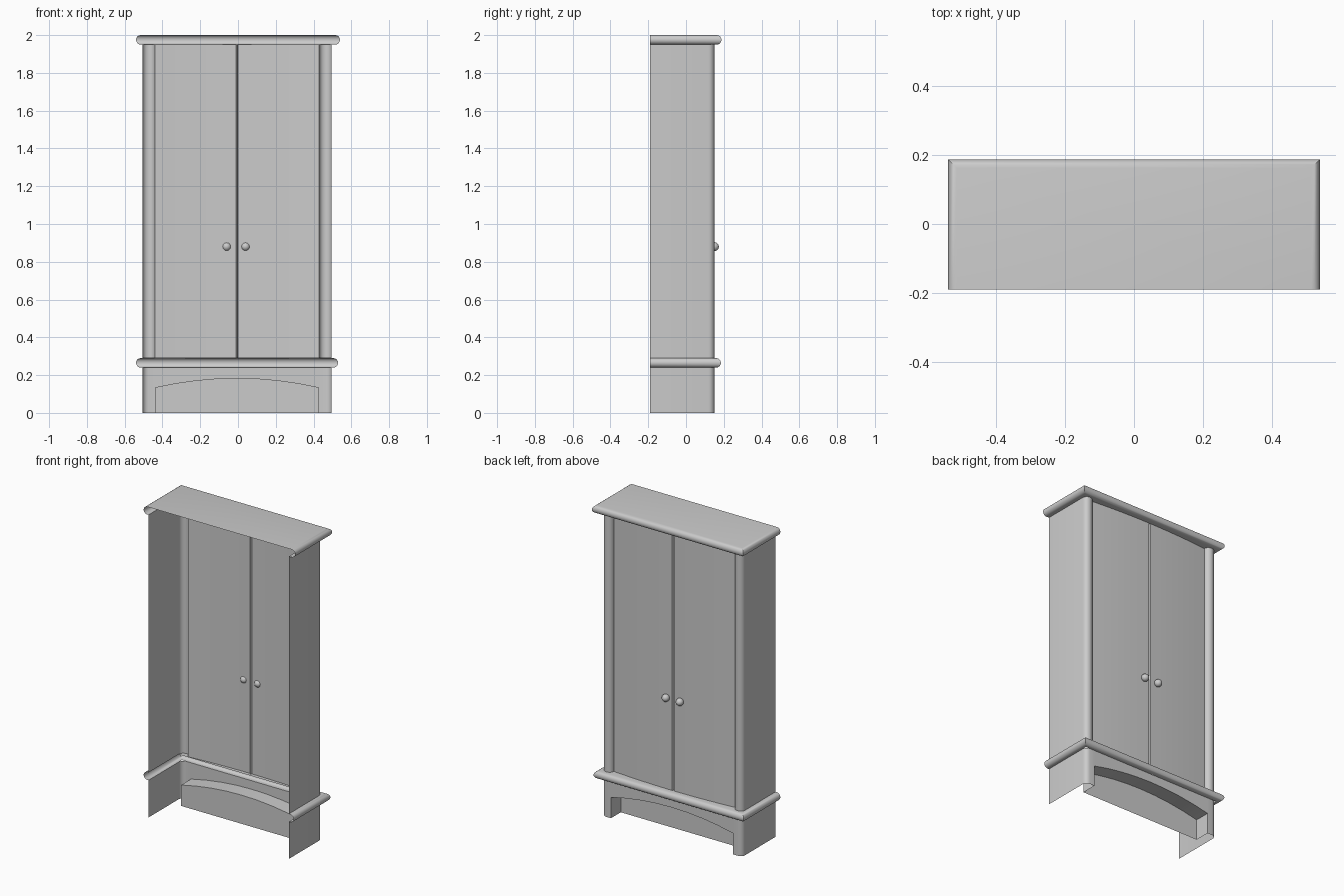
import bpy, bmesh, math

if "Cube" in bpy.data.objects:
    bpy.data.objects.remove(bpy.data.objects["Cube"])

CX = -0.005                 # body centre line
HALF, BACK, FRONT = 0.5, -0.19, 0.15
DOOR = 0.435                # half width of the doors / arch opening
R = 0.03                    # rounding of the corner posts


def finish(bm, name, smooth=True):
    me = bpy.data.meshes.new(name)
    bm.to_mesh(me)
    bm.free()
    ob = bpy.data.objects.new(name, me)
    bpy.context.collection.objects.link(ob)
    bpy.ops.object.select_all(action='DESELECT')
    ob.select_set(True)
    bpy.context.view_layer.objects.active = ob
    if smooth:
        bpy.ops.object.shade_smooth_by_angle(angle=math.radians(32))
    return ob


def loft(bm, rows, cap=False):
    """Skin rows of points; outward is +y for rows going up and points going +x."""
    v = [[bm.verts.new(p) for p in row] for row in rows]
    for a, b in zip(v, v[1:]):
        for i in range(len(a) - 1):
            bm.faces.new((a[i], b[i], b[i + 1], a[i + 1]))
    if cap:
        bm.faces.new(list(reversed(v[-1])))


def arc(cx, cy, r, a0, a1, n=4):
    return [(cx + r * math.cos(math.radians(a0 + (a1 - a0) * i / n)),
             cy + r * math.sin(math.radians(a0 + (a1 - a0) * i / n))) for i in range(n + 1)]


def wall(bm, plan, z0, z1):
    loft(bm, [[(CX + x, y, z) for x, y in plan] for z in (z0, z1)])


def mirrored(plan):
    return [(-x, y) for x, y in reversed(plan)]


outer = [(-HALF, BACK)] + arc(-HALF + R, FRONT - R, R, 180, 90)

# Side panels with rounded front posts
post = outer + arc(-DOOR - R, FRONT - R, R, 90, 0)
bm = bmesh.new()
for plan in (post, mirrored(post)):
    wall(bm, plan, 0.29, 1.95)
finish(bm, "sides_and_posts")

# Bowed doors, meeting in a small groove
def bow(x):
    return FRONT - R + 0.02 * (1 - (x / DOOR) ** 2)

leaf = [(x, bow(x)) for x in [-DOOR + (DOOR - 0.006) * i / 6 for i in range(7)]]
leaf.append((0, bow(0) - 0.012))
for name, plan in (("left_door", leaf), ("right_door", mirrored(leaf))):
    bm = bmesh.new()
    wall(bm, plan, 0.29, 1.95)
    finish(bm, name)

# Base: rounded feet, arched front and recessed panel
bm = bmesh.new()
foot = outer + [(-DOOR, FRONT)]
for plan in (foot, mirrored(foot)):
    wall(bm, plan, 0, 0.24)
arch = [(CX + DOOR * t, 0.185 - 0.05 * t * t) for t in [i / 4 - 1 for i in range(9)]]
loft(bm, [[(x, FRONT, z) for x, z in arch], [(x, FRONT, 0.24) for x, z in arch]])
opening = [(arch[0][0], 0)] + arch + [(arch[-1][0], 0)]
PANEL = 0.05
loft(bm, [[(x, y, z) for x, z in opening] for y in (PANEL, FRONT)])
loft(bm, [[(x, PANEL, 0) for x, z in arch], [(x, PANEL, z) for x, z in arch]])
finish(bm, "arched_base")

# Half-round mouldings running around three sides
def moulding(name, cx, half, front, z0, low_inset, top):
    r = 0.025
    prof = [(CX, HALF, FRONT - low_inset, z0)]
    for d, z in arc(-r, z0 + r, r, -90, 90, 8):
        prof.append((cx, half + d, front + d, z))
    if not top:
        prof.append((CX, HALF, FRONT - 0.035, z0 + 2 * r))
    rows = [[(c - h, BACK, z), (c - h, y, z), (c + h, y, z), (c + h, BACK, z)]
            for c, h, y, z in prof]
    bm = bmesh.new()
    loft(bm, rows, cap=top)
    finish(bm, name)

moulding("lower_moulding", CX, 0.535, 0.185, 0.24, 0, False)
moulding("top_board", 0, 0.54, 0.188, 1.95, 0.035, True)

# Door knobs
for name, x in (("left_knob", -0.06), ("right_knob", 0.04)):
    bpy.ops.mesh.primitive_uv_sphere_add(segments=12, ring_count=8, radius=0.024,
                                         location=(x, 0.15, 0.88),
                                         rotation=(math.pi / 2, 0, 0))
    bpy.context.object.name = name
    bpy.ops.object.shade_smooth()
